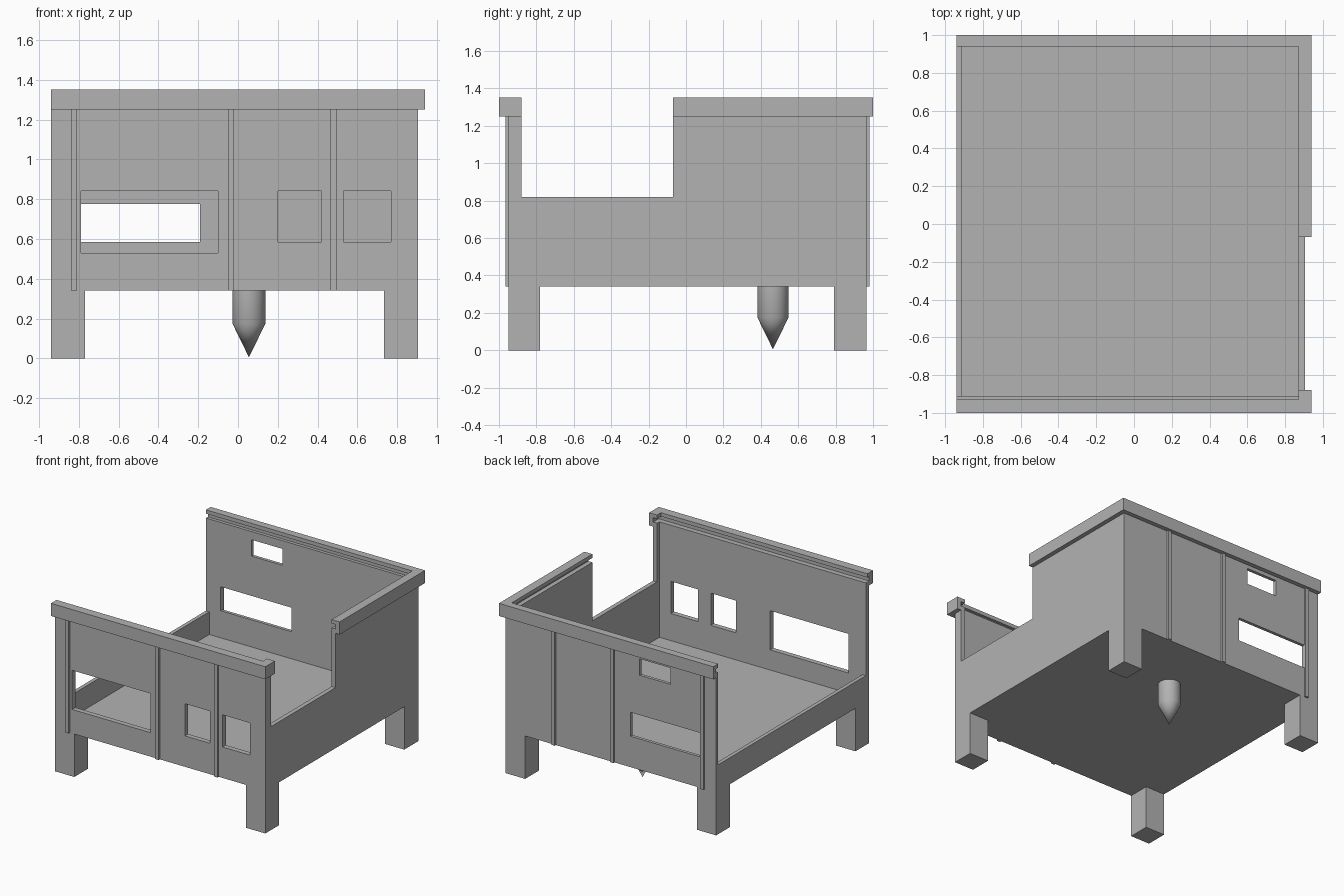
import bpy
import bmesh

if "Cube" in bpy.data.objects:
    bpy.data.objects.remove(bpy.data.objects["Cube"], do_unlink=True)

grey = bpy.data.materials.new("plain grey")
grey.use_nodes = True
GREY = (0.45, 0.45, 0.45, 1)
grey.diffuse_color = GREY
grey.node_tree.nodes["Principled BSDF"].inputs["Base Color"].default_value = GREY


def finish(name, bm):
    mesh = bpy.data.meshes.new(name)
    bmesh.ops.recalc_face_normals(bm, faces=bm.faces)
    bm.to_mesh(mesh)
    bm.free()
    mesh.materials.append(grey)
    ob = bpy.data.objects.new(name, mesh)
    bpy.context.scene.collection.objects.link(ob)
    return ob


def box(name, x, y, z):
    bm = bmesh.new()
    bmesh.ops.create_cube(bm, size=1)
    for v in bm.verts:
        v.co = [lo if c < 0 else hi for c, (lo, hi) in zip(v.co, (x, y, z))]
    return finish(name, bm)


def cut_windows(wall, openings):
    for x, z in openings:
        cutter = box("window_cutter", x, (-2, 2), z)
        cutter.hide_render = True
        mod = wall.modifiers.new("window", 'BOOLEAN')
        mod.operation = 'DIFFERENCE'
        mod.solver = 'EXACT'
        mod.object = cutter
        bpy.context.view_layer.objects.active = wall
        bpy.ops.object.modifier_apply(modifier=mod.name)
        bpy.data.objects.remove(cutter, do_unlink=True)


# Main dimensions
X0, X1, Y0, Y1 = -0.94, 0.905, -0.95, 0.965
XI, YF, YB = 0.87, -0.91, 0.94       # inner wall faces
BASE, FLOOR, TRIM, TOP = 0.34, 0.37, 1.25, 1.35
WALL, CAP = 1.285, 1.32              # groove lies between these heights
GAP0, GAP1 = -0.88, -0.07            # opening in the left side

# Floor
box("floor", (X0, X1), (Y0, Y1), (BASE, FLOOR))

# End walls with window openings
front = box("front_wall", (X0, X1), (Y0, YF), (BASE, WALL))
cut_windows(front, [((-0.79, -0.10), (0.53, 0.84)),
                    ((0.20, 0.42), (0.585, 0.84)),
                    ((0.53, 0.77), (0.585, 0.84))])
back = box("back_wall", (X0, X1), (YB, Y1), (BASE, WALL))
cut_windows(back, [((-0.81, -0.19), (0.585, 0.775)),
                   ((-0.54, -0.27), (1.09, 1.22))])

# Side walls
box("right_low_wall", (X0, -0.91), (YF, YB), (FLOOR, 0.55))
box("left_low_wall", (XI, X1), (YF, YB), (FLOOR, 0.82))
box("left_tall_wall", (XI, X1), (GAP1, YB), (0.82, WALL))
box("left_front_post", (XI, X1), (YF, GAP0), (0.82, WALL))

# Top trim: an outer skirt with a cap overhanging inward
trims = {
    "front": ((X0, 0.94), (-1, Y0), (X0, 0.94), (-1, -0.93)),
    "back": ((X0, 0.94), (Y1, 1), (X0, 0.94), (YB, 1)),
    "left": ((X1, 0.94), (GAP1, Y1), (XI, 0.94), (GAP1, YB)),
    "left_front": ((X1, 0.94), (Y0, GAP0), (XI, 0.94), (-0.93, GAP0)),
}
for name, (sx, sy, cx, cy) in trims.items():
    box(name + "_trim_skirt", sx, sy, (TRIM, CAP))
    box(name + "_trim_cap", cx, cy, (CAP, TOP))

# Vertical battens on both end walls
for i, x in enumerate((-0.84, -0.05, 0.465)):
    box(f"front_batten_{i + 1}", (x, x + 0.03), (-0.965, Y0), (BASE, TRIM))
    box(f"back_batten_{i + 1}", (x, x + 0.03), (Y1, 0.98), (BASE, TRIM))

# Corner legs
for side, lx in (("right", (X0, -0.77)), ("left", (0.735, X1))):
    for end, ly in (("front", (Y0, -0.78)), ("back", (0.79, Y1))):
        box(f"{end}_{side}_leg", lx, ly, (0, BASE))

# Pointed peg under the floor
bm = bmesh.new()
ring = bmesh.ops.create_circle(bm, cap_ends=True, radius=0.083, segments=48)["verts"]
bmesh.ops.translate(bm, verts=ring, vec=(0.055, 0.465, BASE))
lower = bmesh.ops.extrude_edge_only(bm, edges=bm.edges[:])["geom"]
low_verts = [g for g in lower if isinstance(g, bmesh.types.BMVert)]
for v in low_verts:
    v.co.z = 0.175
tip = bm.verts.new((0.055, 0.465, 0.005))
rim = [e for e in bm.edges if all(v in low_verts for v in e.verts)]
for e in rim:
    bm.faces.new((e.verts[0], e.verts[1], tip))
peg = finish("pointed_peg", bm)
bpy.ops.object.select_all(action='DESELECT')
peg.select_set(True)
bpy.context.view_layer.objects.active = peg
bpy.ops.object.shade_smooth_by_angle(angle=0.5)
